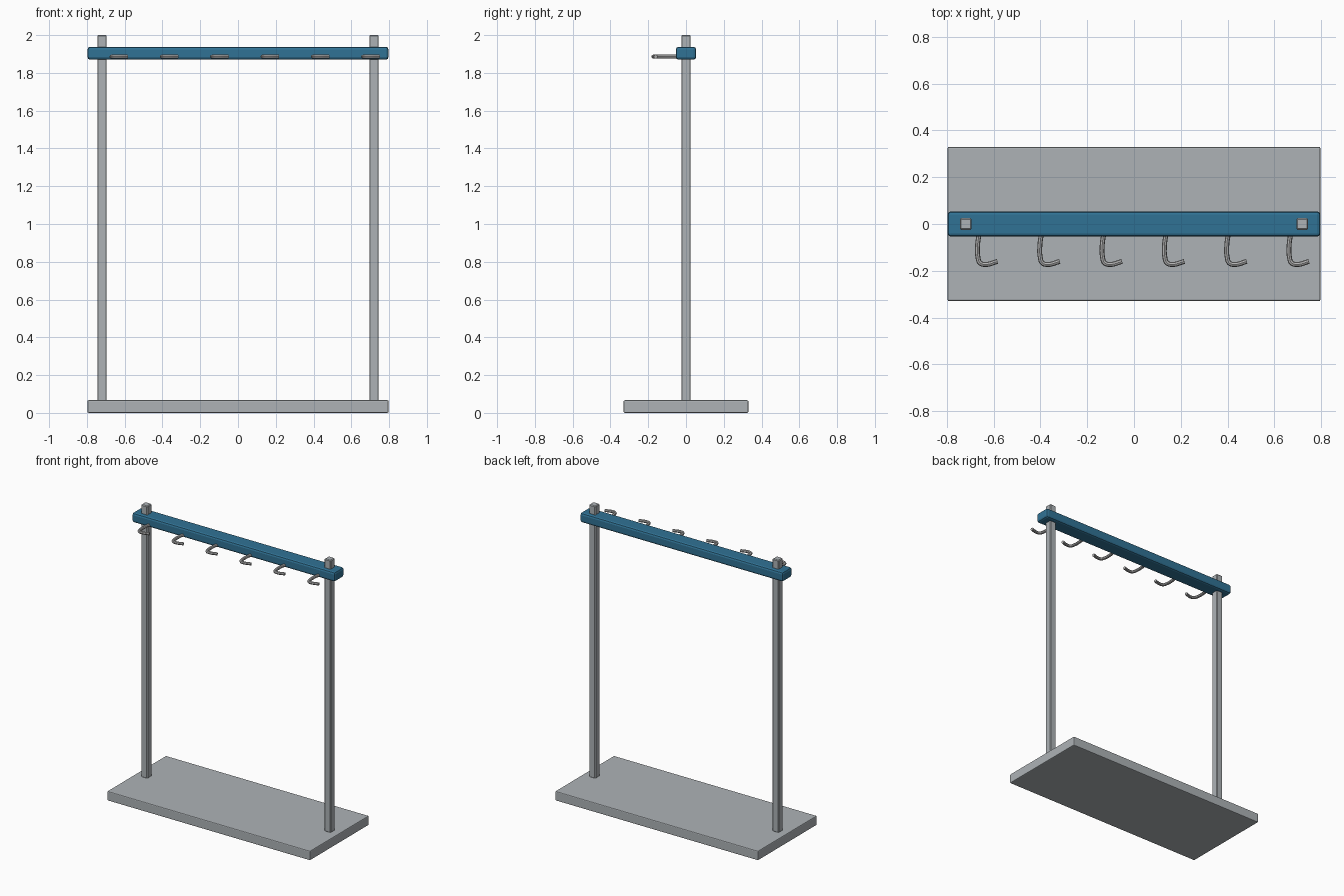
import bpy
from mathutils import Vector

if "Cube" in bpy.data.objects:
    bpy.data.objects.remove(bpy.data.objects["Cube"], do_unlink=True)


def material(name, color):
    mat = bpy.data.materials.new(name)
    mat.use_nodes = True
    mat.diffuse_color = color
    mat.node_tree.nodes["Principled BSDF"].inputs["Base Color"].default_value = color
    return mat


GREY = material("grey metal", (0.42, 0.45, 0.47, 1))
BLUE = material("blue paint", (0.03, 0.17, 0.30, 1))
STEEL = material("light steel", (0.45, 0.45, 0.45, 1))


def select_only(obj):
    bpy.ops.object.select_all(action="DESELECT")
    obj.select_set(True)
    bpy.context.view_layer.objects.active = obj


def box(name, low, high, mat, bevel, segments=1):
    """Box between two corners with softened edges."""
    low, high = Vector(low), Vector(high)
    bpy.ops.mesh.primitive_cube_add(size=1, location=(low + high) / 2)
    obj = bpy.context.object
    obj.name = name
    obj.scale = high - low
    bpy.ops.object.transform_apply(location=False, rotation=False, scale=True)
    mod = obj.modifiers.new("Bevel", "BEVEL")
    mod.width, mod.segments = bevel, segments
    obj.data.materials.append(mat)
    return obj


# Base plate, two posts and the top rail
box("base_plate", (-0.797, -0.33, 0), (0.797, 0.33, 0.067), GREY, 0.006, 2)
for side, x in (("right", -0.72), ("left", 0.72)):
    box(side + "_post", (x - 0.025, -0.025, 0.064), (x + 0.025, 0.025, 2), GREY, 0.005)
box("top_rail", (-0.797, -0.054, 1.87), (0.797, 0.054, 1.938), BLUE, 0.014, 2)

# Bent rod hooks along the front of the rail
HOOK_PATH = [(0.005, -0.04), (-0.002, -0.09), (0, -0.145), (0.008, -0.166),
             (0.03, -0.173), (0.083, -0.16)]


def hook(name, x, z):
    curve = bpy.data.curves.new(name, "CURVE")
    curve.dimensions = "3D"
    curve.bevel_depth = 0.0105
    curve.bevel_resolution = 2
    curve.resolution_u = 5
    curve.use_fill_caps = True
    spline = curve.splines.new("BEZIER")
    spline.bezier_points.add(len(HOOK_PATH) - 1)
    for point, (px, py) in zip(spline.bezier_points, HOOK_PATH):
        point.co = (px, py, 0)
        point.handle_left_type = point.handle_right_type = "AUTO"
    obj = bpy.data.objects.new(name, curve)
    obj.location = (x, 0, z)
    bpy.context.collection.objects.link(obj)
    curve.materials.append(STEEL)
    select_only(obj)
    bpy.ops.object.convert(target="MESH")
    bpy.ops.object.shade_smooth_by_angle()


for i in range(6):
    hook(f"hook_{i + 1}", -0.667 + i * 0.2665, 1.886)
